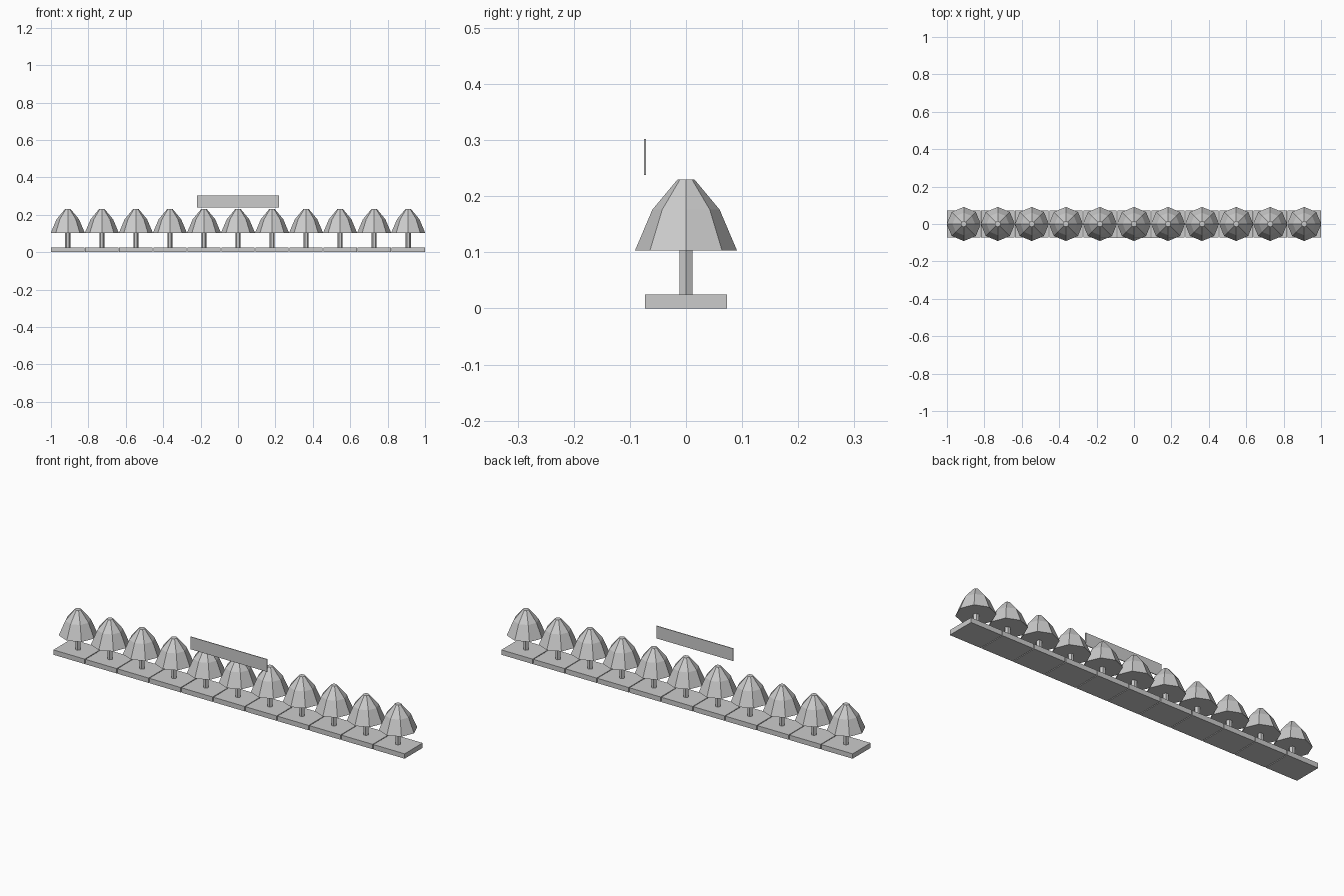
import bpy, bmesh, math

cube = bpy.data.objects.get("Cube")
if cube:
    bpy.data.objects.remove(cube, do_unlink=True)

grey = bpy.data.materials.new("light_grey")
grey.use_nodes = True
colour = (0.6, 0.6, 0.6, 1)
grey.diffuse_color = colour
grey.node_tree.nodes["Principled BSDF"].inputs["Base Color"].default_value = colour


def make_mesh(name, bm):
    bmesh.ops.recalc_face_normals(bm, faces=bm.faces)
    mesh = bpy.data.meshes.new(name)
    bm.to_mesh(mesh)
    bm.free()
    mesh.materials.append(grey)
    return mesh


def box(name, size):
    bm = bmesh.new()
    bmesh.ops.create_cube(bm, size=1)
    bmesh.ops.scale(bm, vec=size, verts=bm.verts)
    return make_mesh(name, bm)


def lathe(name, profile, sides):
    """Closed solid from (radius, height) rings, with a corner on +x."""
    bm = bmesh.new()
    rings = []
    for r, z in profile:
        angles = [2 * math.pi * i / sides for i in range(sides)]
        rings.append([bm.verts.new((r * math.cos(a), r * math.sin(a), z)) for a in angles])
    for low, high in zip(rings, rings[1:]):
        for i in range(sides):
            j = (i + 1) % sides
            bm.faces.new((low[i], low[j], high[j], high[i]))
    bm.faces.new(rings[0][::-1])
    bm.faces.new(rings[-1])
    return make_mesh(name, bm)


def place(name, mesh, location):
    obj = bpy.data.objects.new(name, mesh)
    obj.location = location
    bpy.context.collection.objects.link(obj)


# Shared tree parts
COUNT, SPACING = 11, 0.182
base = box("base_tile", (0.178, 0.146, 0.025))
trunk = lathe("trunk", [(0.0138, 0.025), (0.0138, 0.103)], 6)
canopy = lathe("canopy", [(0.091, 0.103), (0.06, 0.176), (0.015, 0.23)], 8)

# Row of trees, each on its own tile
for n in range(COUNT):
    x = (n - (COUNT - 1) / 2) * SPACING
    place(f"base_tile_{n + 1}", base, (x, 0, 0.0125))
    place(f"trunk_{n + 1}", trunk, (x, 0, 0))
    place(f"canopy_{n + 1}", canopy, (x, 0, 0))

# Blank sign panel floating above the front edge
place("sign_panel", box("sign_panel", (0.436, 0.004, 0.064)), (0, -0.073, 0.27))
